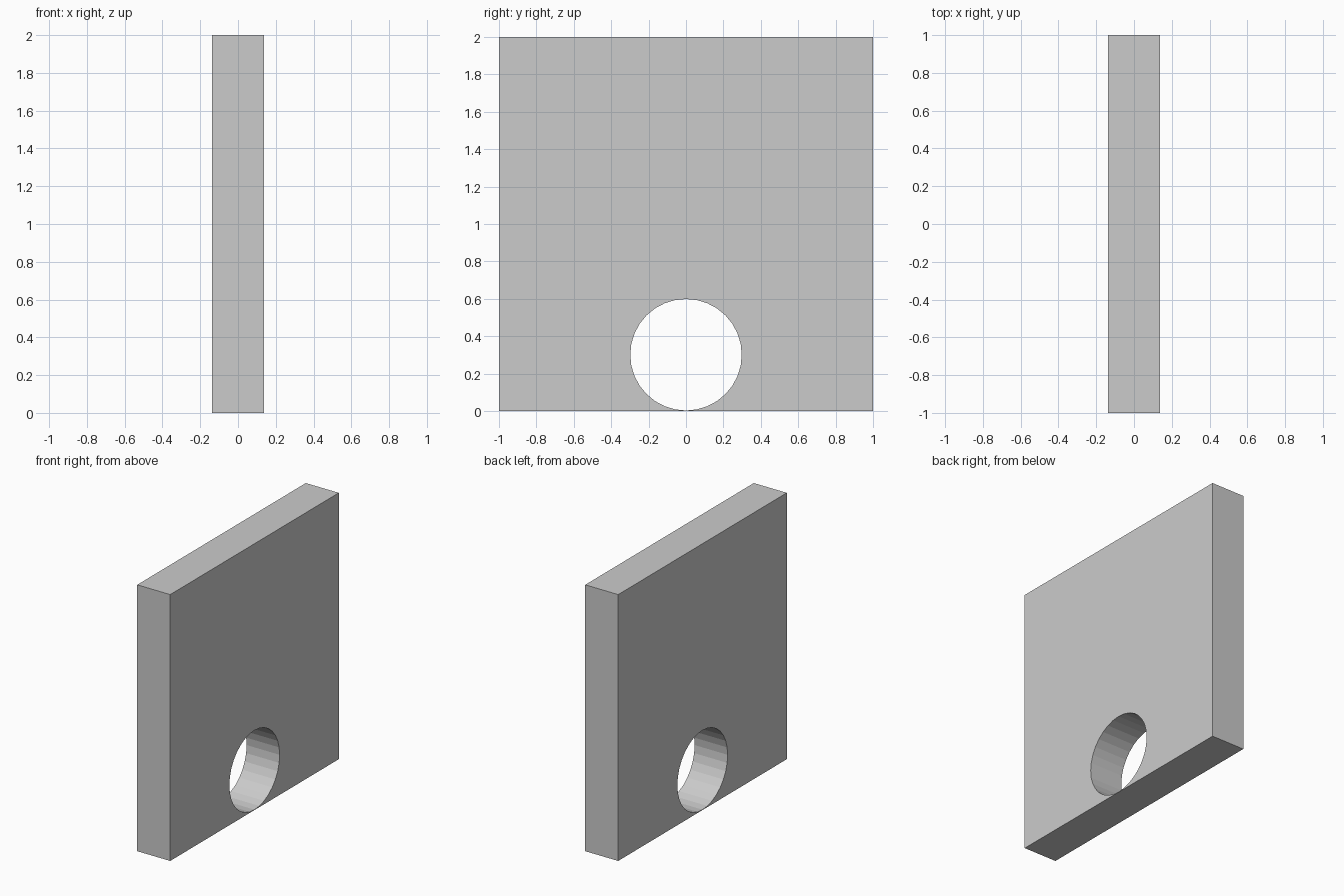
import bpy

if "Cube" in bpy.data.objects:
    bpy.data.objects.remove(bpy.data.objects["Cube"])

THICK, SIZE = 0.274, 2.0
HOLE_R, HOLE_Z = 0.298, 0.301

# Square upright plate
bpy.ops.mesh.primitive_cube_add(size=1, location=(0, 0, SIZE / 2))
plate = bpy.context.object
plate.name = "plate"
plate.scale = (THICK, SIZE, SIZE)
bpy.ops.object.transform_apply(location=True, rotation=True, scale=True)

# Round hole through the plate, just above the bottom edge
bpy.ops.mesh.primitive_cylinder_add(vertices=32, radius=HOLE_R, depth=THICK * 3,
                                    location=(0, 0, HOLE_Z),
                                    rotation=(0, 1.5707963, 0))
cutter = bpy.context.object
cutter.name = "hole_cutter"
cutter.hide_render = True

cut = plate.modifiers.new("hole", 'BOOLEAN')
cut.operation = 'DIFFERENCE'
cut.solver = 'EXACT'
cut.object = cutter

# Apply the cut and drop the helper
bpy.context.view_layer.objects.active = plate
bpy.ops.object.modifier_apply(modifier=cut.name)
bpy.data.objects.remove(cutter)
